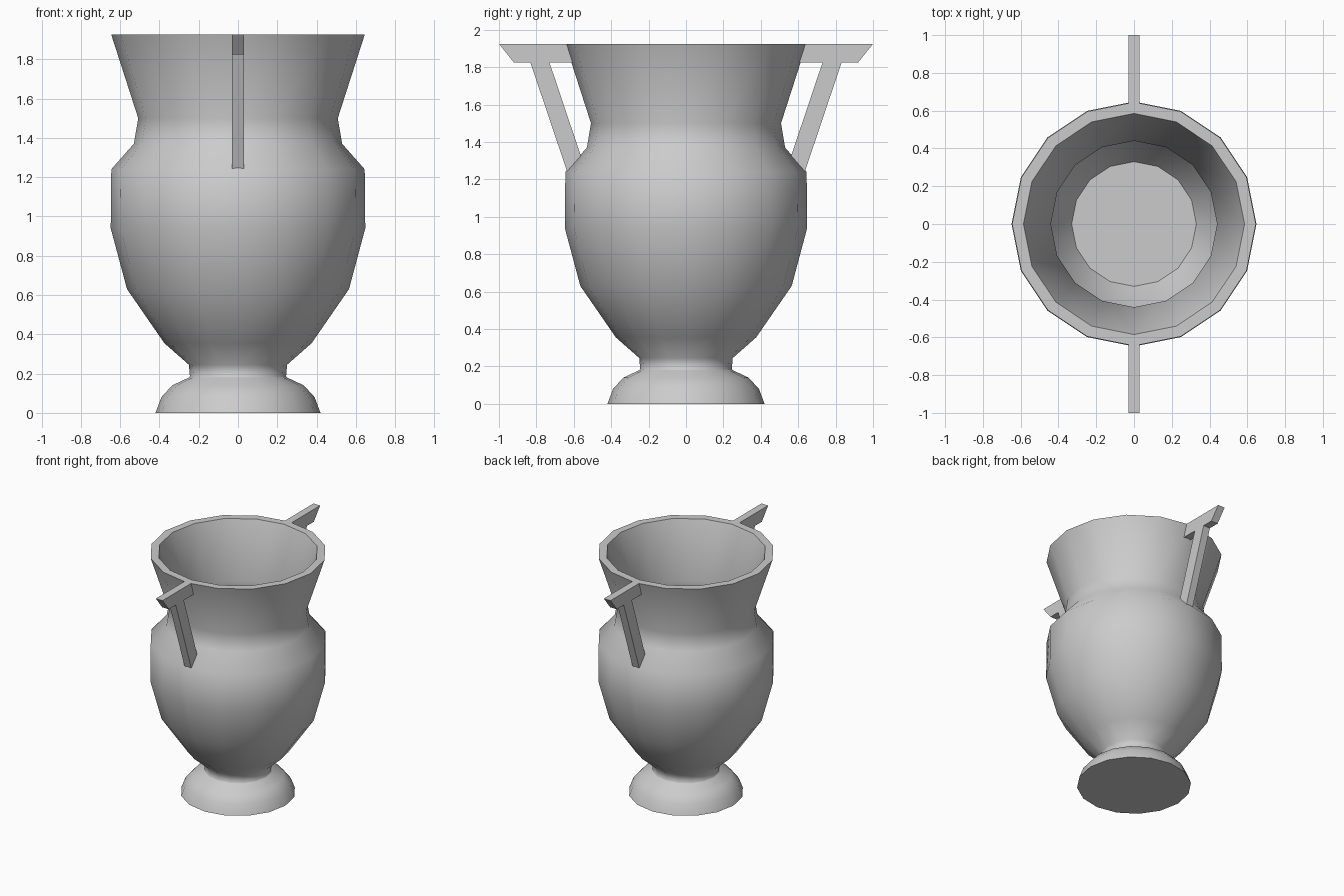
import bpy, bmesh
from math import sin, cos, pi, radians

if "Cube" in bpy.data.objects:
    bpy.data.objects.remove(bpy.data.objects["Cube"])

SIDES = 16


def finish(name, bm):
    bmesh.ops.recalc_face_normals(bm, faces=bm.faces)
    mesh = bpy.data.meshes.new(name)
    bm.to_mesh(mesh)
    bm.free()
    ob = bpy.data.objects.new(name, mesh)
    bpy.context.collection.objects.link(ob)
    return ob


def lathe(name, profile, angle):
    """Revolve an (r, z) profile and cap both ends with flat discs."""
    bm = bmesh.new()
    rings = [[bm.verts.new((r * cos(2 * pi * i / SIDES), r * sin(2 * pi * i / SIDES), z))
              for i in range(SIDES)] for r, z in profile]
    for a, b in zip(rings, rings[1:]):
        for i in range(SIDES):
            j = (i + 1) % SIDES
            bm.faces.new((a[i], a[j], b[j], b[i]))
    bm.faces.new(rings[0])
    bm.faces.new(rings[-1])
    ob = finish(name, bm)
    bpy.ops.object.select_all(action='DESELECT')
    bpy.context.view_layer.objects.active = ob
    ob.select_set(True)
    bpy.ops.object.shade_smooth_by_angle(angle=radians(angle))
    return ob


# Vase: foot, stem, belly, shoulder, flared neck, rim, then the inside wall
outer = [(0.42, 0), (0.39, 0.08), (0.335, 0.14), (0.25, 0.18), (0.245, 0.185),
         (0.25, 0.245), (0.375, 0.355), (0.565, 0.63), (0.648, 0.94),
         (0.645, 1.24), (0.53, 1.37), (0.508, 1.5), (0.645, 1.925)]
inner = [(0.585, 1.925), (0.44, 1.49), (0.47, 1.34), (0.575, 1.22),
         (0.58, 0.95), (0.5, 0.65), (0.33, 0.4)]
lathe("vase_body", outer + inner, 50)

# Handles: flat T-shaped outline with a slanted strut, one on each side
outline = [(0.61, 1.925), (1.0, 1.925), (0.92, 1.825), (0.832, 1.825),
           (0.636, 1.243), (0.55, 1.29), (0.73, 1.825), (0.59, 1.825)]
for side, name in ((-1, "front_handle"), (1, "back_handle")):
    bm = bmesh.new()
    face = bm.faces.new([bm.verts.new((-0.03, side * y, z)) for y, z in outline])
    ext = bmesh.ops.extrude_face_region(bm, geom=[face], use_keep_orig=True)
    verts = [v for v in ext["geom"] if isinstance(v, bmesh.types.BMVert)]
    bmesh.ops.translate(bm, verts=verts, vec=(0.06, 0, 0))
    finish(name, bm)
